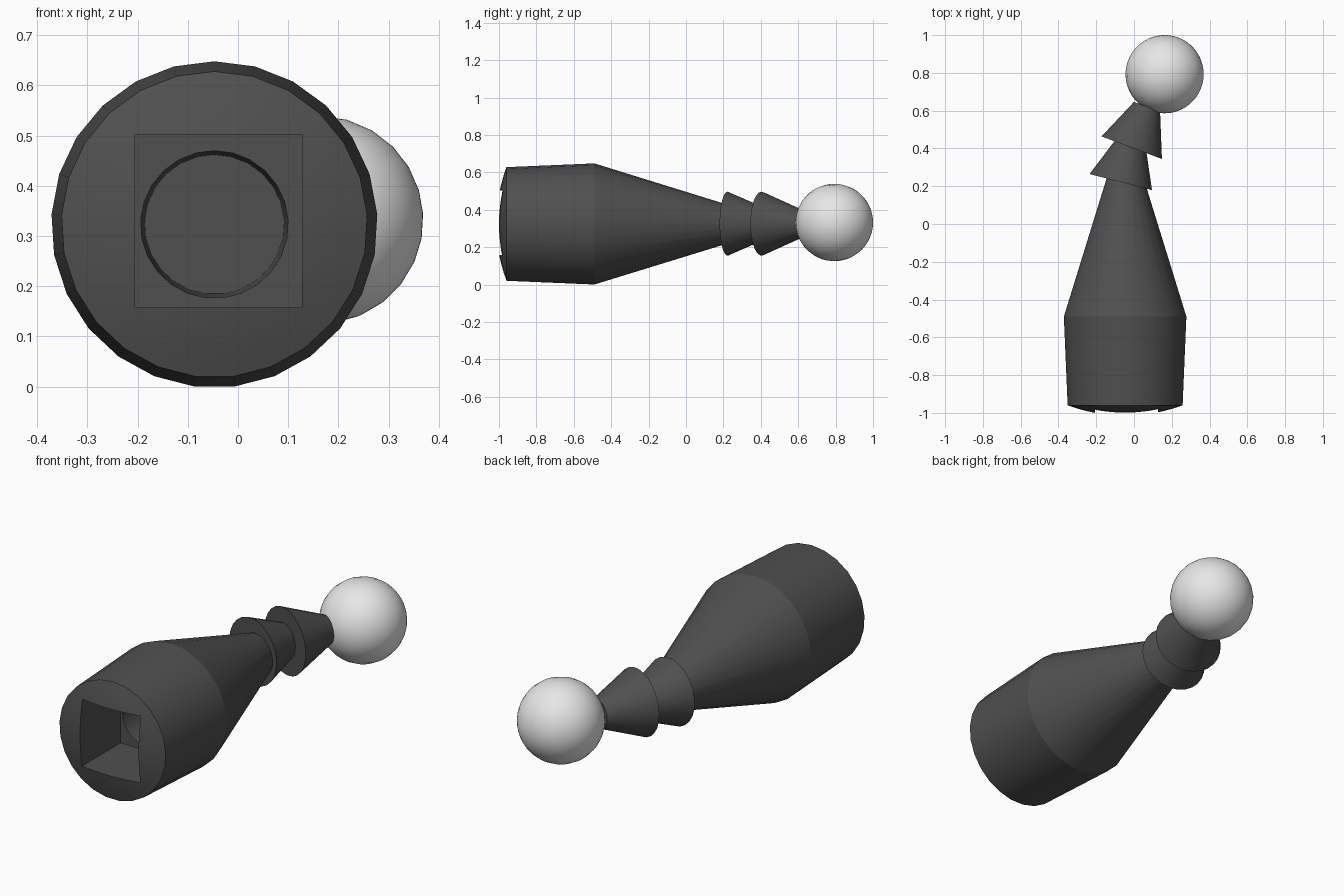
import bpy
import bmesh
from math import sin, cos, pi, radians
from mathutils import Matrix

cube = bpy.data.objects.get("Cube")
if cube:
    bpy.data.objects.remove(cube, do_unlink=True)

SIDES = 25
AXIS_X, AXIS_Z = -0.047, 0.323


def material(name, value):
    mat = bpy.data.materials.new(name)
    mat.use_nodes = True
    color = (value, value, value, 1)
    mat.diffuse_color = color
    mat.node_tree.nodes["Principled BSDF"].inputs["Base Color"].default_value = color
    return mat


dark = material("dark grey", 0.08)
white = material("off white", 0.8)


def add_object(name, bm, mat):
    bmesh.ops.recalc_face_normals(bm, faces=bm.faces)
    mesh = bpy.data.meshes.new(name)
    bm.to_mesh(mesh)
    bm.free()
    mesh.materials.append(mat)
    obj = bpy.data.objects.new(name, mesh)
    bpy.context.collection.objects.link(obj)
    return obj


def lathe(name, profile, origin, tilt, mat):
    """Revolve (radius, distance) points about +y, then turn the axis toward +x."""
    bm = bmesh.new()
    rings = []
    for r, d in profile:
        angles = [2 * pi * i / SIDES for i in range(SIDES)]
        rings.append([bm.verts.new((r * sin(a), d, r * cos(a))) for a in angles])
    for lower, upper in zip(rings, rings[1:]):
        for i in range(SIDES):
            j = (i + 1) % SIDES
            bm.faces.new((lower[i], lower[j], upper[j], upper[i]))
    bm.faces.new(rings[0])
    bm.faces.new(rings[-1])
    bmesh.ops.remove_doubles(bm, verts=bm.verts, dist=1e-5)
    bm.transform(Matrix.Translation(origin) @ Matrix.Rotation(-radians(tilt), 4, "Z"))
    return add_object(name, bm, mat)


def cut(target, cutter):
    mod = target.modifiers.new("cut", "BOOLEAN")
    mod.operation = "DIFFERENCE"
    mod.solver = "EXACT"
    mod.object = cutter
    bpy.context.view_layer.objects.active = target
    bpy.ops.object.modifier_apply(modifier=mod.name)
    bpy.data.objects.remove(cutter, do_unlink=True)


def smooth(obj, angle):
    bpy.ops.object.select_all(action="DESELECT")
    obj.select_set(True)
    bpy.context.view_layer.objects.active = obj
    bpy.ops.object.shade_smooth_by_angle(angle=radians(angle))


# Tapered body with a shallow domed front
rim, bulge = 0.305, 0.055
dome = [(rim * t, -0.96 - bulge * (1 - t * t)) for t in (0.2, 0.4, 0.55, 0.7, 0.85, 1)]
body = lathe("body", dome + [(0.325, -0.49), (0.08, 0.3)], (AXIS_X, 0, AXIS_Z), 0, dark)

# Square socket, then a slightly tapered round bore behind it
bm = bmesh.new()
bmesh.ops.create_cube(bm, size=1)
bm.transform(Matrix.Translation((-0.039, -0.87, 0.33)) @ Matrix.Diagonal((0.333, 0.4, 0.345, 1)))
cut(body, add_object("socket_cutter", bm, dark))
bore = [(0.147, -0.7), (0.147, -0.67), (0.139, -0.37)]
cut(body, lathe("bore_cutter", bore, (AXIS_X, 0, AXIS_Z), 0, dark))
smooth(body, 15)

# Two barbs that bend the neck toward the left
barb = [(0.171, 0), (0.074, 0.231)]
for name, x, y, tilt in (("lower_barb", -0.07, 0.222, 14.4), ("upper_barb", -0.012, 0.404, 20.5)):
    smooth(lathe(name, barb, (x, y, 0.326), tilt, dark), 30)

# Ball tip
steps = 36
arc = [(0.207 * sin(pi * i / steps), -0.207 * cos(pi * i / steps)) for i in range(steps + 1)]
smooth(lathe("ball_tip", arc, (0.162, 0.793, 0.332), 20.5, white), 30)
